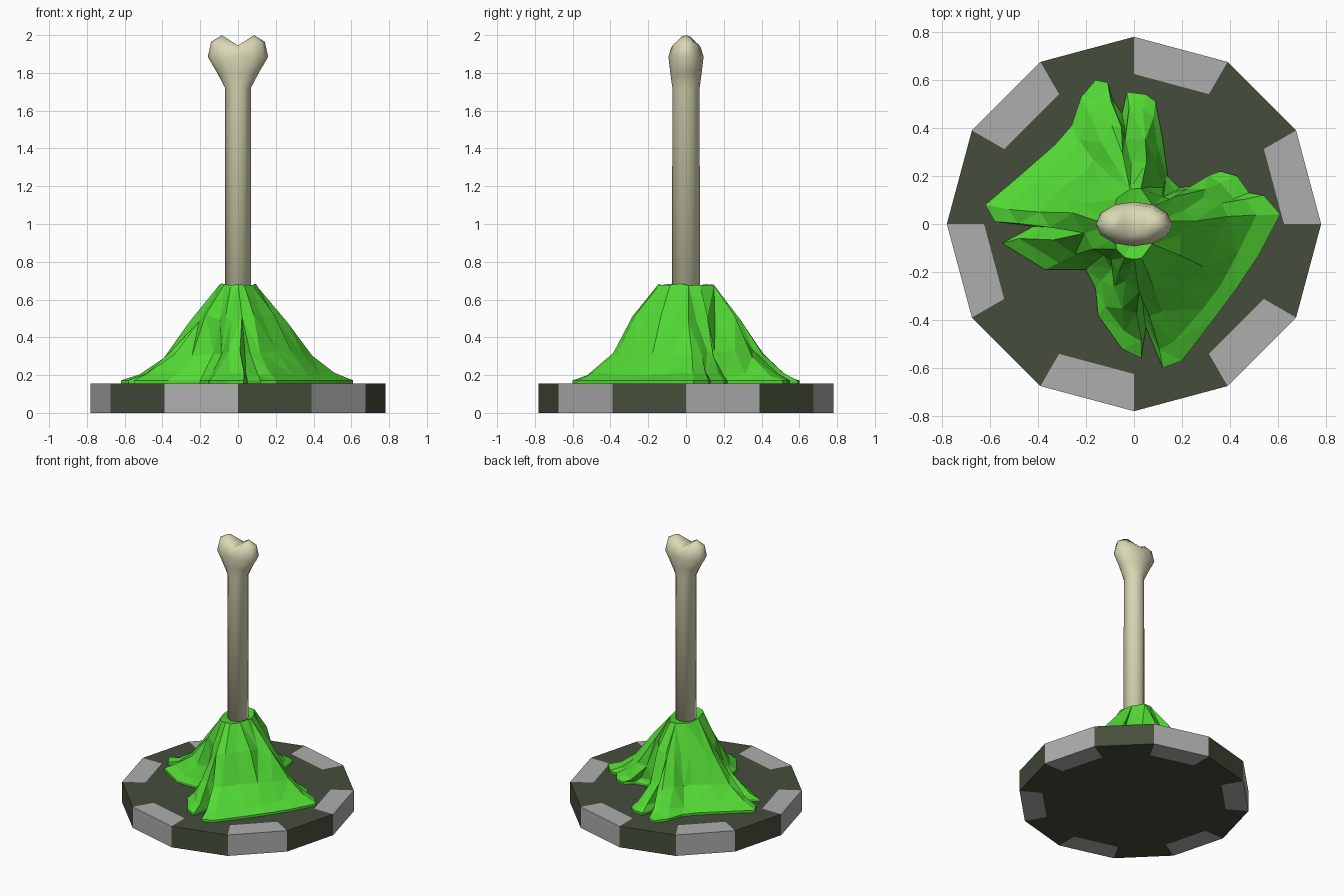
import bpy, bmesh, random
from math import sin, cos, pi, radians, hypot

if "Cube" in bpy.data.objects:
    bpy.data.objects.remove(bpy.data.objects["Cube"])

random.seed(4)


def material(name, rgb):
    m = bpy.data.materials.new(name)
    m.diffuse_color = (*rgb, 1)
    m.use_nodes = True
    m.node_tree.nodes["Principled BSDF"].inputs["Base Color"].default_value = m.diffuse_color
    return m


def finish(name, bm, mats, smooth=False):
    bmesh.ops.recalc_face_normals(bm, faces=bm.faces[:])
    me = bpy.data.meshes.new(name)
    bm.to_mesh(me)
    bm.free()
    for m in mats:
        me.materials.append(m)
    for p in me.polygons:
        p.use_smooth = smooth
    ob = bpy.data.objects.new(name, me)
    bpy.context.collection.objects.link(ob)
    return ob


def bridge(bm, a, b):
    n = len(a)
    return [bm.faces.new((a[i], a[(i + 1) % n], b[(i + 1) % n], b[i])) for i in range(n)]


stone = material("dark_stone", (0.06, 0.075, 0.045))
pale = material("pale_stone", (0.42, 0.42, 0.42))
green = material("slime_green", (0.085, 0.70, 0.035))
ivory = material("ivory", (0.70, 0.69, 0.46))

# Twelve-sided plinth with pale blocks on alternate edges
H, RO, RI = 0.155, 0.78, 0.625
bm = bmesh.new()


def circle(r, z):
    return [bm.verts.new((r * cos(k * pi / 6), r * sin(k * pi / 6), z)) for k in range(12)]


out_lo, out_hi = circle(RO, 0), circle(RO, H)
for k, f in enumerate(bridge(bm, out_lo, out_hi)):
    f.material_index = 1 - k % 2
for outer, z in ((out_lo, 0), (out_hi, H)):
    inner = circle(RI, z)
    outline = []
    for k in range(0, 12, 2):
        bm.faces.new((outer[k], outer[k + 1], inner[k + 1], inner[k])).material_index = 1
        outline += [outer[k], inner[k], inner[k + 1], outer[k + 1]]
    bm.faces.new(outline)
finish("plinth", bm, [stone, pale])

# Slime mound: lobed footprint drawn up towards the bone
foot = [(.61, .04), (.54, .12), (.48, .13), (.43, .20), (.36, .22), (.30, .17), (.19, .15),
        (.14, .20), (.12, .35), (.09, .51), (.05, .54), (-.03, .55), (-.05, .46), (-.09, .52),
        (-.11, .59), (-.16, .60), (-.22, .53), (-.26, .41), (-.33, .33), (-.49, .19),
        (-.62, .08), (-.58, .01), (-.42, -.01), (-.55, -.08), (-.37, -.19), (-.20, -.19),
        (-.16, -.27), (-.15, -.38), (-.05, -.52), (.03, -.56), (.05, -.43), (.12, -.60),
        (.20, -.57), (.33, -.40), (.42, -.28), (.52, -.13)]
levels = [(1, 0.155, 0), (1, 0.172, 0), (0.82, 0.205, .01), (0.56, 0.31, .022),
          (0.28, 0.50, .02), (0, 0.68, .006)]
bm = bmesh.new()
rings = []
for t, z, j in levels:
    ring = []
    for x, y in foot:
        r = hypot(x, y)
        tx, ty = 0.095 * x / r, 0.15 * y / r
        jit = [random.uniform(-j, j) for _ in range(3)]
        ring.append(bm.verts.new((tx + (x - tx) * t + jit[0], ty + (y - ty) * t + jit[1], z + jit[2])))
    rings.append(ring)
rings.append([bm.verts.new((.068 * x / hypot(x, y), .068 * y / hypot(x, y), 0.665)) for x, y in foot])
for a, b in zip(rings, rings[1:]):
    bridge(bm, a, b)
bmesh.ops.triangulate(bm, faces=bm.faces[:])
# Merge crowded upper points into larger facets
upper = [v for v in bm.verts if v.co.z > 0.25]
bmesh.ops.remove_doubles(bm, verts=upper, dist=0.035)
bmesh.ops.triangulate(bm, faces=bm.faces[:])
finish("slime_mound", bm, [green])

# Bone: oval rings (z, x radius, y radius, dip in the middle)
sections = [(.16, .07, .075, 0), (1.72, .068, .072, 0), (1.80, .11, .083, 0), (1.885, .160, .093, 0),
            (1.965, .142, .08, .035), (2.0, .085, .045, .055)]
N = 12
bm = bmesh.new()
rings = [[bm.verts.new((rx * cos(2 * pi * i / N), ry * sin(2 * pi * i / N),
                        z - dip * (1 - abs(cos(2 * pi * i / N))))) for i in range(N)]
         for z, rx, ry, dip in sections]
for a, b in zip(rings, rings[1:]):
    bridge(bm, a, b)
top = rings[-1]
bm.faces.new((top[0], top[1], top[N - 1]))
for i in range(1, N // 2 - 1):
    bm.faces.new((top[i], top[i + 1], top[N - i - 1], top[N - i]))
bm.faces.new((top[N // 2 - 1], top[N // 2], top[N // 2 + 1]))
bm.faces.new(rings[0])
finish("bone", bm, [ivory], smooth=True)
